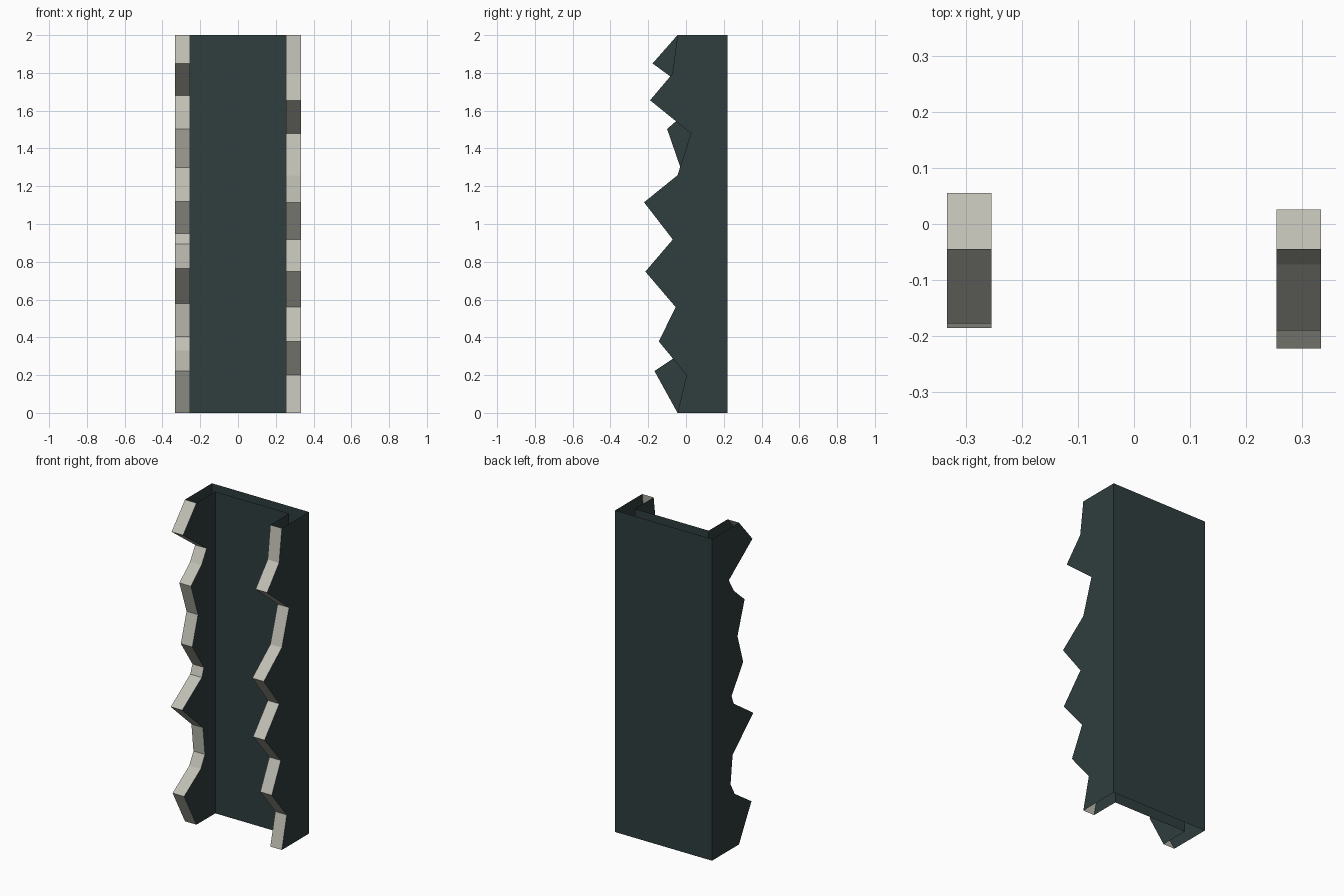
import bpy

if "Cube" in bpy.data.objects:
    bpy.data.objects.remove(bpy.data.objects["Cube"])

OUTER_X, INNER_X = 0.333, 0.254    # outer and inner wall positions
OUTER_Y, INNER_Y = 0.22, 0.14      # outer and inner back positions
H = 2.0

# Jagged front edges as (y, z), from top to bottom
LEFT = [(-0.045, 2), (-0.177, 1.85), (0.055, 1.68), (0.005, 1.595), (-0.1, 1.503),
        (-0.03, 1.3), (-0.086, 1.12), (0.028, 0.95), (0.007, 0.895), (-0.185, 0.765),
        (0.018, 0.58), (0.038, 0.405), (-0.003, 0.33), (-0.167, 0.222), (-0.045, 0)]
RIGHT = [(-0.045, 2), (-0.072, 1.795), (-0.19, 1.655), (0.026, 1.48), (-0.045, 1.258),
         (-0.222, 1.115), (-0.07, 0.918), (-0.215, 0.748), (-0.055, 0.56),
         (-0.144, 0.378), (0.003, 0.2), (-0.045, 0)]


def material(name, color):
    m = bpy.data.materials.new(name)
    m.diffuse_color = (*color, 1)
    m.use_nodes = True
    m.node_tree.nodes["Principled BSDF"].inputs["Base Color"].default_value = m.diffuse_color
    return m


def make(name, polys, mat):
    verts, faces = [], []
    for p in polys:
        faces.append(range(len(verts), len(verts) + len(p)))
        verts += p
    me = bpy.data.meshes.new(name)
    me.from_pydata(verts, [], [list(f) for f in faces])
    me.materials.append(mat)
    ob = bpy.data.objects.new(name, me)
    bpy.context.collection.objects.link(ob)


def channel(x, y, inward):
    """Three-sided sheet: left wall, back and right wall, open at top and bottom."""
    left = [(-x, a, b) for a, b in LEFT + [(y, 0), (y, H)]]
    right = [(x, a, b) for a, b in RIGHT + [(y, 0), (y, H)]]
    back = [(-x, y, 0), (-x, y, H), (x, y, H), (x, y, 0)]
    polys = [left[::-1], back, right]
    return [p[::-1] for p in polys] if inward else polys


def strip(profile, x0, x1):
    """Broken edge surface joining the outer and inner walls."""
    return [[(x0, *a), (x0, *b), (x1, *b), (x1, *a)]
            for a, b in zip(profile, profile[1:])]


dark = material("dark slate", (0.029, 0.047, 0.047))
pale = material("pale broken stone", (0.52, 0.52, 0.46))

# Outer and inner skins
make("outer_shell", channel(OUTER_X, OUTER_Y, False), dark)
make("inner_shell", channel(INNER_X, INNER_Y, True), dark)
# Jagged broken edges
make("left_broken_edge", strip(LEFT, -OUTER_X, -INNER_X), pale)
make("right_broken_edge", strip(RIGHT, INNER_X, OUTER_X), pale)
